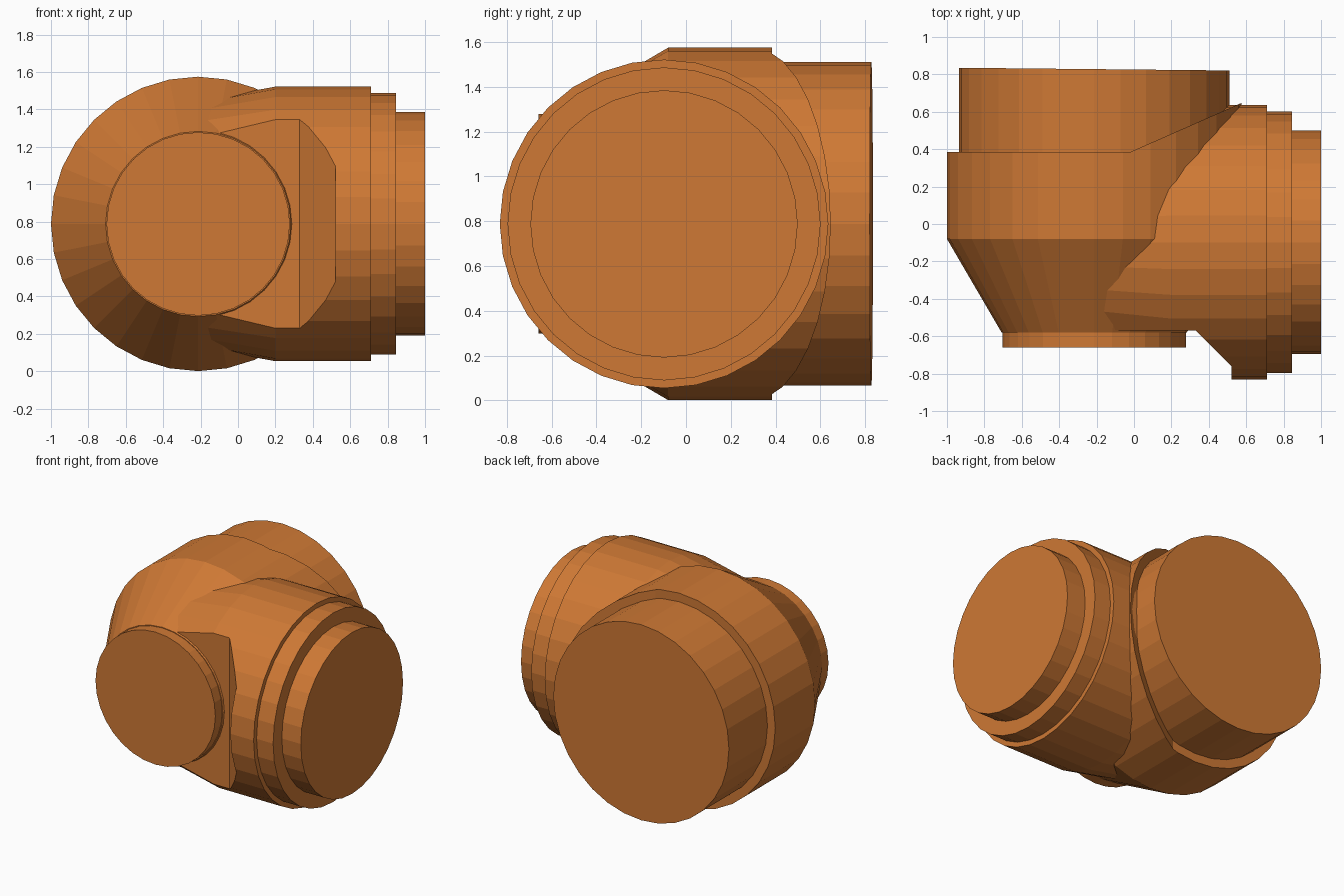
import bpy, bmesh, math
from mathutils import Vector

if "Cube" in bpy.data.objects:
    bpy.data.objects.remove(bpy.data.objects["Cube"])

SEG = 32
CZ = 0.788       # shared height of both axes
MX = -0.213      # x of the front-to-back axis
SY = -0.098      # y of the side axis

mat = bpy.data.materials.new("copper_orange")
mat.diffuse_color = (0.62, 0.19, 0.035, 1)
mat.use_nodes = True
mat.node_tree.nodes["Principled BSDF"].inputs["Base Color"].default_value = mat.diffuse_color


def finish(name, bm):
    bmesh.ops.recalc_face_normals(bm, faces=bm.faces)
    me = bpy.data.meshes.new(name)
    bm.to_mesh(me)
    bm.free()
    ob = bpy.data.objects.new(name, me)
    bpy.context.collection.objects.link(ob)
    me.materials.append(mat)
    return ob


def turned(profile, axis):
    """Capped solid turned around the x or y axis; profile = (position, radius)."""
    bm = bmesh.new()
    rings = []
    for p, r in profile:
        ring = []
        for i in range(SEG):
            a = 2 * math.pi * i / SEG
            c, s = r * math.cos(a), r * math.sin(a)
            co = (p, SY + c, CZ + s) if axis == 'x' else (MX + c, p, CZ + s)
            ring.append(bm.verts.new(co))
        rings.append(ring)
    for a, b in zip(rings, rings[1:]):
        for i in range(SEG):
            j = (i + 1) % SEG
            bm.faces.new((a[i], a[j], b[j], b[i]))
    bm.faces.new(rings[0])
    bm.faces.new(rings[-1])
    return bm


def clip(bm, co, no):
    """Remove everything on the normal side of a plane and cap the cut."""
    res = bmesh.ops.bisect_plane(bm, geom=bm.verts[:] + bm.edges[:] + bm.faces[:],
                                 plane_co=co, plane_no=no, clear_outer=True)
    edges = [g for g in res['geom_cut'] if isinstance(g, bmesh.types.BMEdge)]
    bmesh.ops.contextual_create(bm, geom=edges)


# main drum with tapered nose
finish("main_drum", turned([(-0.58, 0.495), (-0.08, 0.787), (0.385, 0.787)], 'y'))
finish("front_cap", turned([(-0.66, 0.49), (-0.5, 0.49)], 'y'))

# wedge of the drum reaching back to a slanted face beside the side branch
wedge = turned([(0.0, 0.787), (1.0, 0.787)], 'y')
clip(wedge, Vector((-0.02, 0.385, 0)), Vector((-0.26, 0.59, 0)).normalized())
finish("drum_wedge", wedge)

# rear collar, very slightly skewed
rear = turned([(0.2, 0.723), (0.828, 0.723)], 'y')
for v in rear.verts:
    if v.co.y > 0.5:
        v.co.y -= 0.01 * (v.co.x - MX)
finish("rear_collar", rear)

# side branch with its front relieved around the nose
branch = finish("side_branch", turned([(-0.2, 0.66), (0.2, 0.734), (0.71, 0.734)], 'x'))
outline = [(-0.6, -0.57), (0.33, -0.57), (0.52, -0.76), (0.52, -1.2), (-0.6, -1.2)]
bm = bmesh.new()
base = bm.faces.new([bm.verts.new((x, y, -0.3)) for x, y in outline])
ext = bmesh.ops.extrude_face_region(bm, geom=[base])
for g in ext['geom']:
    if isinstance(g, bmesh.types.BMVert):
        g.co.z = 1.9
cutter = finish("relief_cutter", bm)
cutter.hide_render = True
mod = branch.modifiers.new("relief", 'BOOLEAN')
mod.operation = 'DIFFERENCE'
mod.solver = 'EXACT'
mod.object = cutter
bpy.context.view_layer.objects.active = branch
bpy.ops.object.modifier_apply(modifier=mod.name)
bpy.data.objects.remove(cutter)

# stepped rings on the end of the branch
finish("branch_step", turned([(0.6, 0.699), (0.845, 0.699)], 'x'))
finish("branch_end", turned([(0.75, 0.597), (1.0, 0.597)], 'x'))
